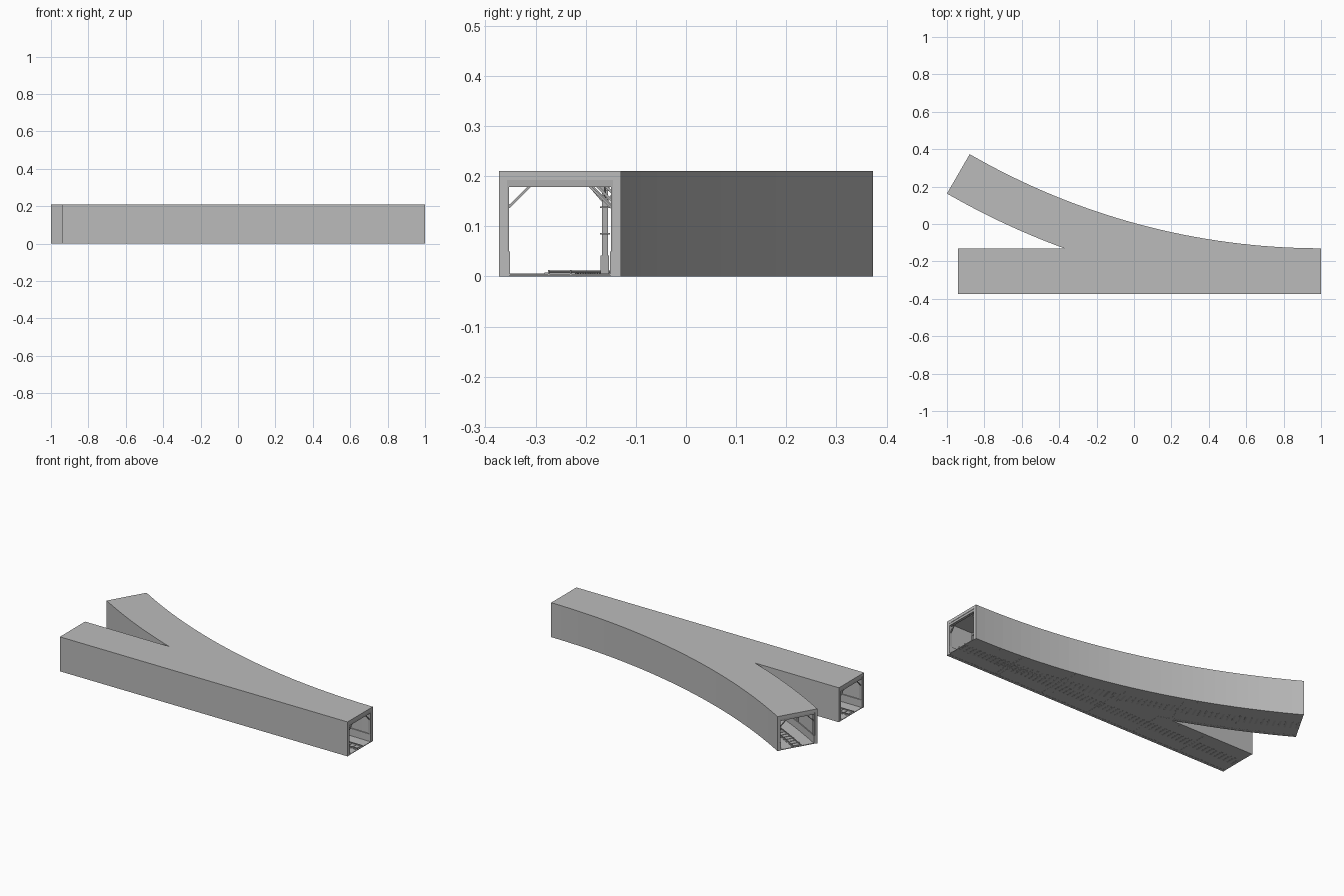
import bpy, bmesh
from math import sin, cos, acos, sqrt, radians
from mathutils import Matrix, Vector

if "Cube" in bpy.data.objects:
    bpy.data.objects.remove(bpy.data.objects["Cube"])


def material(name, v):
    m = bpy.data.materials.new(name)
    m.use_nodes = True
    m.diffuse_color = (v, v, v, 1)
    b = m.node_tree.nodes["Principled BSDF"]
    b.inputs["Base Color"].default_value = (v, v, v, 1)
    b.inputs["Roughness"].default_value = 0.8
    return m


CONCRETE = material("concrete grey", 0.5)
STEEL = material("steel grey", 0.42)

# Straight tunnel limits and the arc of the branch
Y0, Y1, XL, XR = -0.373, -0.13, -0.94, 1.0
CY, RI, RO, END = 3.627, 3.757, 4.0, radians(30)
WALL = 0.016
RC, YC = (RI + RO) / 2, (Y0 + Y1) / 2
CEIL, TOP, BEAM, FLOOR = 0.192, 0.21, 0.178, 0.005


def polar(r, a):
    return (XR - r * sin(a), CY - r * cos(a))


def arc(r, a0, a1, n=32):
    return [polar(r, a0 + (a1 - a0) * i / n) for i in range(n + 1)]


def meet(r, y):
    return acos((CY - y) / r)


def finish(bm, name, mat):
    bmesh.ops.recalc_face_normals(bm, faces=bm.faces[:])
    me = bpy.data.meshes.new(name)
    bm.to_mesh(me)
    bm.free()
    me.materials.append(mat)
    ob = bpy.data.objects.new(name, me)
    bpy.context.collection.objects.link(ob)
    return ob


def add_prism(bm, pts, z0, z1):
    f = bm.faces.new([bm.verts.new((x, y, z0)) for x, y in pts])
    ext = bmesh.ops.extrude_face_region(bm, geom=[f], use_keep_orig=True)
    for e in ext["geom"]:
        if isinstance(e, bmesh.types.BMVert):
            e.co.z = z1


def prism(name, pts, z0, z1, mat=CONCRETE):
    bm = bmesh.new()
    add_prism(bm, pts, z0, z1)
    return finish(bm, name, mat)


def add_box(bm, x, y, z, sx, sy, sz, turn=0):
    m = Matrix.Translation((x, y, z)) @ Matrix.Rotation(turn, 4, 'Z') @ Matrix.Diagonal((sx, sy, sz, 1))
    bmesh.ops.create_cube(bm, size=1, matrix=m)


def add_bar(bm, p, q, t):
    p, q = Vector(p), Vector(q)
    d = q - p
    m = Matrix.Translation((p + q) / 2) @ d.to_track_quat('Z', 'Y').to_matrix().to_4x4()
    bmesh.ops.create_cube(bm, size=1, matrix=m @ Matrix.Diagonal((t, t, d.length, 1)))


def rect(x0, x1, y0, y1):
    return [(x0, y0), (x1, y0), (x1, y1), (x0, y1)]


def band(r0, r1, a0, a1):
    return arc(r0, a0, a1) + arc(r1, a1, a0)


# Roof and floor share one forked outline
fork = meet(RO, Y1)
outline = [(XL, Y0), (XR, Y0)] + arc(RI, 0, END) + arc(RO, END, fork, 16) + [(XL, Y1)]
prism("roof", outline, CEIL, TOP)
prism("floor", outline, 0.001, FLOOR)

# Walls
fork_in = meet(RO - WALL, Y1 - WALL)
tip_out, tip_in = polar(RO, fork), polar(RO - WALL, fork_in)
prism("front_wall", rect(XL, XR, Y0, Y0 + WALL), 0, CEIL)
prism("curved_back_wall", band(RI, RI + WALL, 0, END), 0, CEIL)
prism("fork_straight_wall", [(XL, Y1), tip_out, tip_in, (XL, Y1 - WALL)], 0, CEIL)
prism("fork_curved_wall", arc(RO, END, fork, 16) + arc(RO - WALL, fork_in, END, 16), 0, CEIL)

# Low ledges along the walls
LEDGE = 0.006
low, high = FLOOR, 0.05
prism("front_ledge", rect(XL, XR, Y0 + WALL, Y0 + WALL + LEDGE), low, high)
prism("back_ledge", band(RI + WALL, RI + WALL + LEDGE, 0, END), low, high)
prism("fork_straight_ledge", rect(XL, tip_in[0], Y1 - WALL - LEDGE, Y1 - WALL), low, high)
prism("fork_curved_ledge", band(RO - WALL - LEDGE, RO - WALL, fork_in, END), low, high)

# Ceiling ribs with wall posts and corner braces
bm = bmesh.new()


def rib(p, q, turn):
    p, q = Vector((*p, 0)), Vector((*q, 0))
    mid, along = (p + q) / 2, (q - p).normalized()
    add_box(bm, mid.x, mid.y, (BEAM + CEIL) / 2, 0.016, (q - p).length, CEIL - BEAM, turn)
    for end, d in ((p, along), (q, -along)):
        post = end + d * 0.002
        add_box(bm, post.x, post.y, BEAM / 2, 0.02, 0.004, BEAM, turn)
        up = Vector((0, 0, 1))
        add_bar(bm, end + up * 0.135, end + d * 0.046 + up * 0.18, 0.005)


count = 12
for i in range(count + 1):
    x = XL + 0.01 + (XR - XL - 0.02) * i / count
    far = Y1 - WALL
    if x > tip_in[0]:
        far = CY - sqrt((RI + WALL) ** 2 - (XR - x) ** 2)
    rib((x, Y0 + WALL), (x, far), 0)
for i in range(4):
    a = fork + 0.02 + (END - 0.003 - fork - 0.02) * i / 3
    rib(polar(RO - WALL, a), polar(RI + WALL, a), -a)
finish(bm, "ceiling_ribs", STEEL)

# Columns standing where the two tunnels part
bm = bmesh.new()
for x in (-0.22, -0.1, 0.4):
    y = -0.162
    for z0, z1, w in ((FLOOR, 0.042, 0.017), (0.042, BEAM, 0.012),
                      (0.084, 0.087, 0.02), (0.136, 0.139, 0.02), (0.17, BEAM, 0.018)):
        add_box(bm, x, y, (z0 + z1) / 2, w, w, z1 - z0)
    for s in (-1, 1):
        add_bar(bm, (x, y, 0.145), (x, y + s * 0.03, 0.18), 0.004)
        add_bar(bm, (x, y, 0.145), (x + s * 0.03, y, 0.18), 0.004)
finish(bm, "fork_columns", STEEL)

# Rails
RAIL = 0.003
for side, s in (("left", 1), ("right", -1)):
    o = s * 0.022
    prism("straight_rail_" + side, rect(XL, XR, YC + o - RAIL / 2, YC + o + RAIL / 2), FLOOR, 0.0125, STEEL)
    prism("curved_rail_" + side, band(RC - o - RAIL / 2, RC - o + RAIL / 2, 0, END), FLOOR, 0.012, STEEL)

# Sleepers
bm = bmesh.new()
n = 64
for i in range(n):
    t = (i + 0.5) / n
    add_box(bm, XL + (XR - XL) * t, YC, 0.004, 0.012, 0.062, 0.008)
    x, y = polar(RC, END * t)
    add_box(bm, x, y, 0.0039, 0.012, 0.062, 0.0072, -END * t)
finish(bm, "sleepers", STEEL)

# Joints across the floor slabs
bm = bmesh.new()
for i in range(1, 6):
    t = i / 6
    add_box(bm, XL + (XR - XL) * t, YC, 0.003, 0.004, Y1 - Y0 - 0.002, 0.006)
    x, y = polar(RC, END * t)
    add_box(bm, x, y, 0.003, 0.004, RO - RI - 0.002, 0.0058, -END * t)
finish(bm, "floor_joints", CONCRETE)
